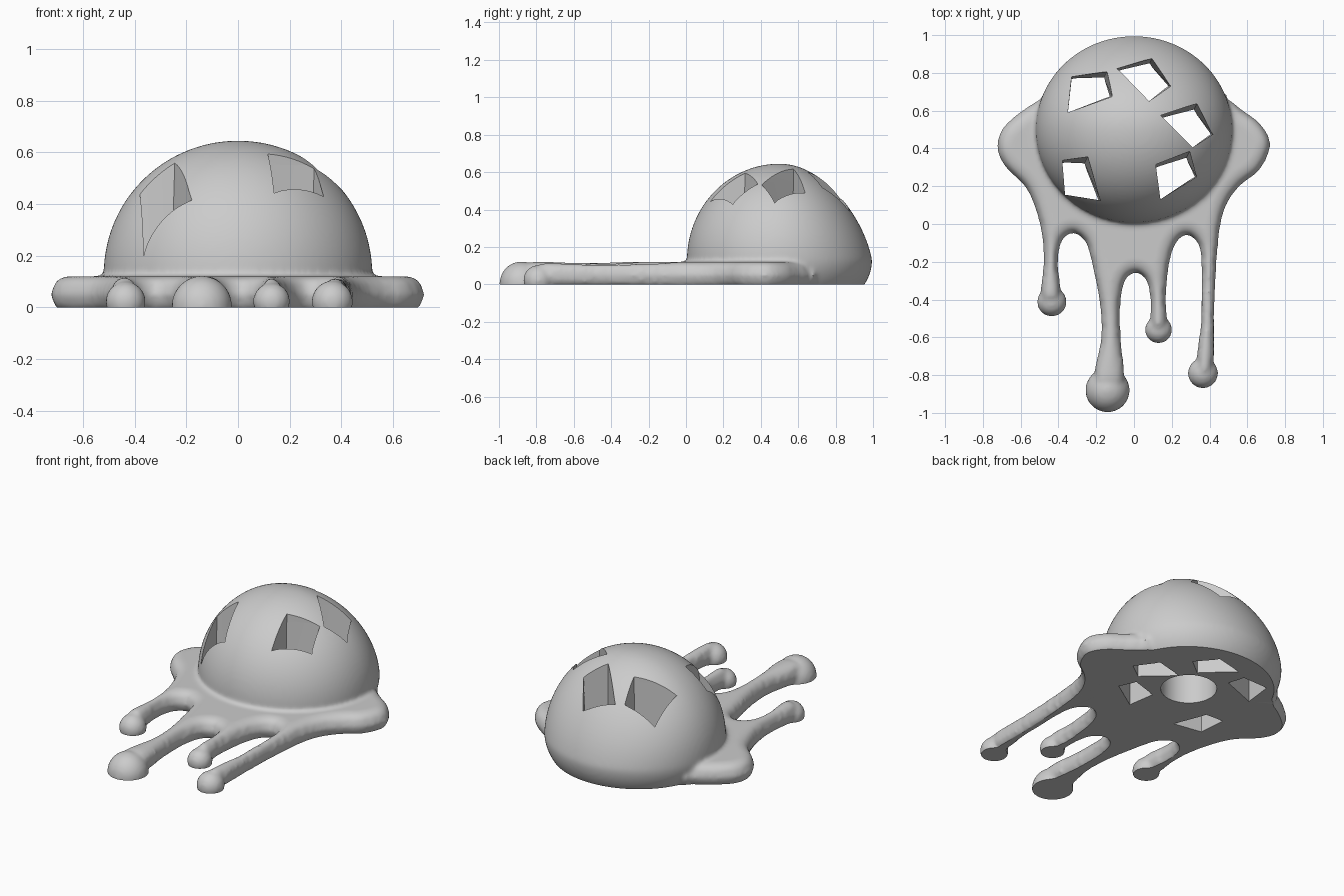
import bpy, bmesh, math
from mathutils import Vector, Matrix, kdtree
from mathutils.geometry import delaunay_2d_cdt

cube = bpy.data.objects.get("Cube")
if cube:
    bpy.data.objects.remove(cube, do_unlink=True)

DOME_Y = 0.5
RIM_Z = 0.13       # height where the dome is widest
EDGE = 0.07        # rounding radius of the puddle rim
PUDDLE_Z = 0.05    # mid height of the puddle


def make_object(name, bm):
    bmesh.ops.recalc_face_normals(bm, faces=bm.faces[:])
    mesh = bpy.data.meshes.new(name)
    bm.to_mesh(mesh)
    bm.free()
    obj = bpy.data.objects.new(name, mesh)
    bpy.context.collection.objects.link(obj)
    return obj


def smooth_loop(points, steps=10):
    """Closed Catmull-Rom curve through the points."""
    pts = [Vector(p) for p in points]
    count = len(pts)
    loop = []
    for i in range(count):
        a, b, c, d = (pts[(i + k) % count] for k in (-1, 0, 1, 2))
        for s in range(steps):
            t = s / steps
            loop.append(0.5 * (2 * b + (c - a) * t
                               + (2 * a - 5 * b + 4 * c - d) * t ** 2
                               + (3 * b - a - 3 * c + d) * t ** 3))
    return loop


def add_ball(bm, centre, radius):
    result = bmesh.ops.create_uvsphere(bm, u_segments=48, v_segments=24, radius=1)
    for v in result["verts"]:
        v.co = Vector(centre) + v.co * radius
    return result["verts"]


def add_dome(bm):
    result = bmesh.ops.create_uvsphere(bm, u_segments=96, v_segments=48, radius=1)
    for v in result["verts"]:
        x, y, z = v.co
        lean = 1 - 0.2 * max(z, 0) if y > 0 else 1    # flatter back
        height = 0.515 if z > 0 else 0.33             # tucked under the rim
        v.co = (0.52 * x, DOME_Y + 0.495 * y * lean, RIM_Z + height * z)


def add_puddle(bm, loop, cell=0.015):
    """Rounded slab whose thickness grows with distance from its outline."""
    tree = kdtree.KDTree(len(loop))
    for i, p in enumerate(loop):
        tree.insert((p.x, p.y, 0), i)
    tree.balance()
    points = list(loop)
    for i in range(-50, 51):
        for j in range(-65, 50):
            p = Vector((i * cell, j * cell))
            if tree.find((p.x, p.y, 0))[2] > 0.009:
                points.append(p)
    edges = [(i, (i + 1) % len(loop)) for i in range(len(loop))]
    flat, _, faces, *_ = delaunay_2d_cdt(points, edges, [], 1, 1e-5)
    sheets = []
    for side in (1, -1):
        verts = []
        for p in flat:
            d = min(tree.find((p.x, p.y, 0))[2] / EDGE, 1)
            rise = EDGE * math.sqrt(1 - (1 - d) ** 2)
            verts.append(bm.verts.new((p.x, p.y, PUDDLE_Z + side * rise)))
        for f in faces:
            bm.faces.new([verts[i] for i in f][::side])
        sheets += verts
    bmesh.ops.remove_doubles(bm, verts=sheets, dist=1e-4)


# Puddle outline: left lobe, four drip necks, right lobe
outline = [
    (.4, .7), (.5, .66), (.58, .6), (.66, .54), (.715, .46), (.715, .38),
    (.66, .28), (.56, .2), (.49, .1), (.455, -.03), (.435, -.25), (.425, -.5),
    (.415, -.78), (.33, -.78), (.355, -.5), (.355, -.2), (.335, -.1),
    (.28, -.06), (.225, -.1), (.19, -.2), (.17, -.38), (.17, -.55),
    (.09, -.55), (.085, -.4), (.065, -.3), (.01, -.26), (-.045, -.3),
    (-.07, -.42), (-.07, -.6), (-.06, -.85), (-.21, -.85), (-.175, -.6),
    (-.185, -.4), (-.235, -.16), (-.27, -.08), (-.33, -.05), (-.385, -.1),
    (-.4, -.22), (-.39, -.4), (-.49, -.4), (-.48, -.2), (-.49, -.05),
    (-.53, .1), (-.58, .2), (-.68, .3), (-.725, .4), (-.7, .5), (-.62, .58),
    (-.5, .66), (-.4, .7)]

slime = bmesh.new()
add_dome(slime)
add_puddle(slime, smooth_loop(outline))

# Drip ends: x, y, radius, top height
for x, y, radius, top in [(-.435, -.412, .078, .1), (-.14, -.88, .117, .122),
                          (.13, -.56, .072, .095), (.365, -.79, .08, .103)]:
    add_ball(slime, (x, y, top - radius), radius)
body = make_object("slime_body", slime)

# Ground cutter for the flat underside
bm = bmesh.new()
bmesh.ops.create_cube(bm, size=1, matrix=Matrix.Translation((0, 0, -.5)) @ Matrix.Diagonal((4, 4, 1, 1)))
ground_cutter = make_object("ground_cutter", bm)

# Five upright four-sided shafts, slightly wider at the top, and a round socket
shafts = [
    [(-.33, .785), (-.14, .81), (-.115, .675), (-.35, .59)],
    [(-.09, .825), (.1, .885), (.195, .73), (.08, .65)],
    [(.14, .575), (.335, .64), (.42, .475), (.31, .405)],
    [(.115, .315), (.295, .385), (.335, .25), (.14, .13)],
    [(-.38, .34), (-.245, .355), (-.175, .125), (-.365, .155)]]
bm = bmesh.new()
shrink = [(0, -.02), (-.02, -.04), (-.015, 0), (0, 0)]
for quad in shafts:
    low = [bm.verts.new((x + dx, y + dy, -.1)) for (x, y), (dx, dy) in zip(quad, shrink)]
    high = [bm.verts.new((x, y, .55)) for x, y in quad]
    cap = [bm.verts.new((x, y, .9)) for x, y in quad]
    bm.faces.new(low)
    bm.faces.new(cap)
    for a, b in ((low, high), (high, cap)):
        for i in range(4):
            j = (i + 1) % 4
            bm.faces.new((a[i], a[j], b[j], b[i]))
bmesh.ops.create_cone(bm, cap_ends=True, segments=64, radius1=.158, radius2=.158,
                      depth=.4, matrix=Matrix.Translation((0, .48, .1)))
shaft_cutter = make_object("shaft_cutter", bm)

# Fuse the parts, soften the joins, then cut
remesh = body.modifiers.new("Fuse", 'REMESH')
remesh.mode = 'VOXEL'
remesh.voxel_size = 0.012
soften = body.modifiers.new("Soften", 'SMOOTH')
soften.factor = 0.5
soften.iterations = 8
for cutter in (ground_cutter, shaft_cutter):
    cutter.hide_render = True
    cut = body.modifiers.new("Cut", 'BOOLEAN')
    cut.operation = 'DIFFERENCE'
    cut.solver = 'EXACT'
    cut.object = cutter

bpy.ops.object.select_all(action='DESELECT')
bpy.context.view_layer.objects.active = body
body.select_set(True)
for name in [m.name for m in body.modifiers]:
    bpy.ops.object.modifier_apply(modifier=name)
for cutter in (ground_cutter, shaft_cutter):
    bpy.data.objects.remove(cutter, do_unlink=True)

# Plain grey finish
grey = bpy.data.materials.new("plain_grey")
grey.use_nodes = True
colour = (0.6, 0.6, 0.6, 1)
grey.diffuse_color = colour
grey.node_tree.nodes["Principled BSDF"].inputs["Base Color"].default_value = colour
body.data.materials.clear()
body.data.materials.append(grey)
bpy.ops.object.shade_smooth_by_angle(angle=math.radians(35))
